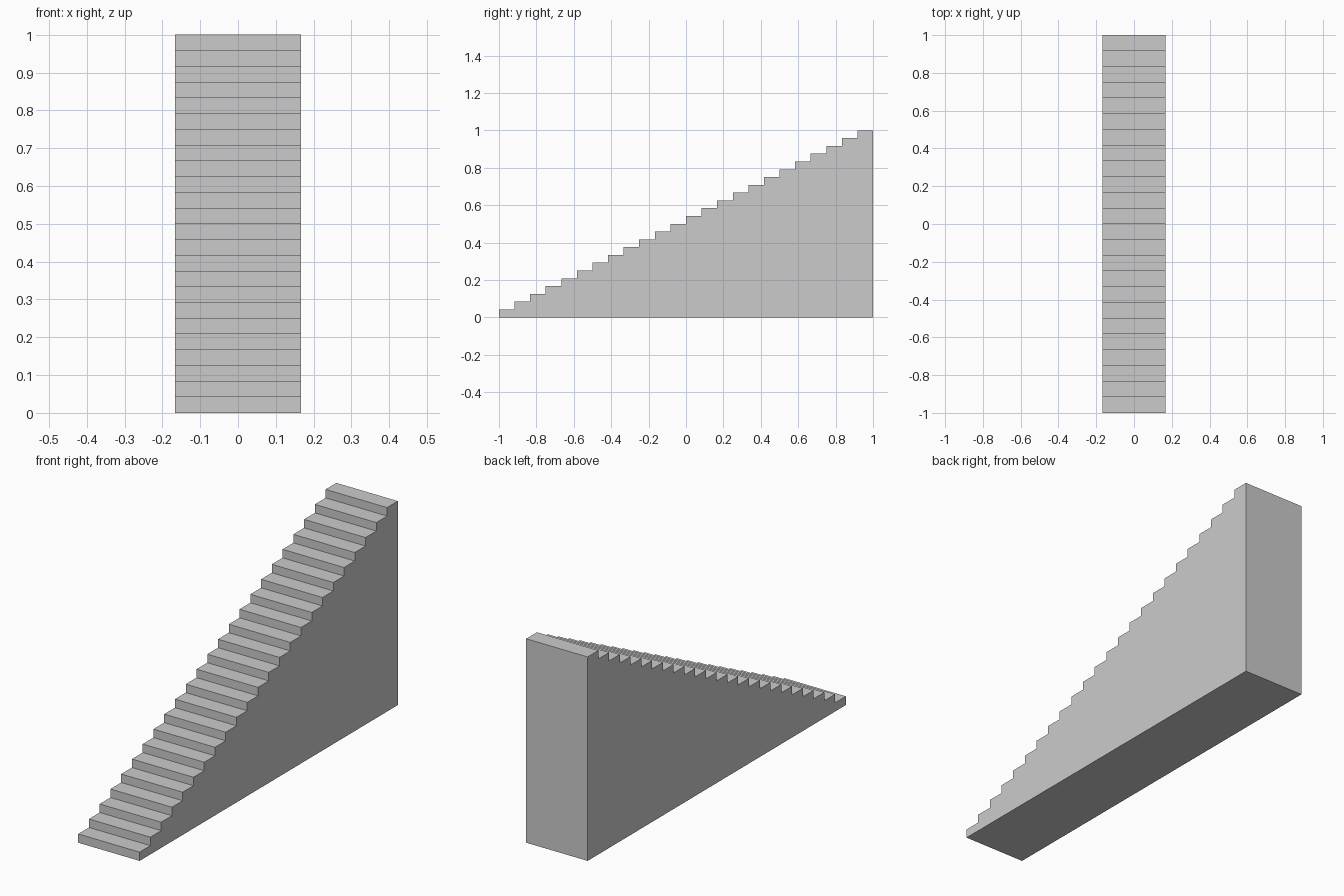
import bpy, bmesh

if "Cube" in bpy.data.objects:
    bpy.data.objects.remove(bpy.data.objects["Cube"])

STEPS = 24
HALF_WIDTH = 1 / 6
TREAD = 2 / STEPS
FIRST_RISE = 0.043
RISE = (1 - FIRST_RISE) / (STEPS - 1)

# Side profile: flat base, tall back and a stepped slope
profile = [(1.0, 0.0), (-1.0, 0.0)]
for i in range(STEPS):
    z = FIRST_RISE + i * RISE
    profile += [(-1 + i * TREAD, z), (-1 + (i + 1) * TREAD, z)]

# Solid staircase: the profile extruded across its width
bm = bmesh.new()
side = bm.faces.new([bm.verts.new((-HALF_WIDTH, y, z)) for y, z in profile])
extruded = bmesh.ops.extrude_face_region(bm, geom=[side], use_keep_orig=True)
moved = [v for v in extruded["geom"] if isinstance(v, bmesh.types.BMVert)]
bmesh.ops.translate(bm, verts=moved, vec=(2 * HALF_WIDTH, 0, 0))
bmesh.ops.recalc_face_normals(bm, faces=bm.faces)

mesh = bpy.data.meshes.new("staircase")
bm.to_mesh(mesh)
bm.free()
staircase = bpy.data.objects.new("staircase", mesh)
bpy.context.collection.objects.link(staircase)
